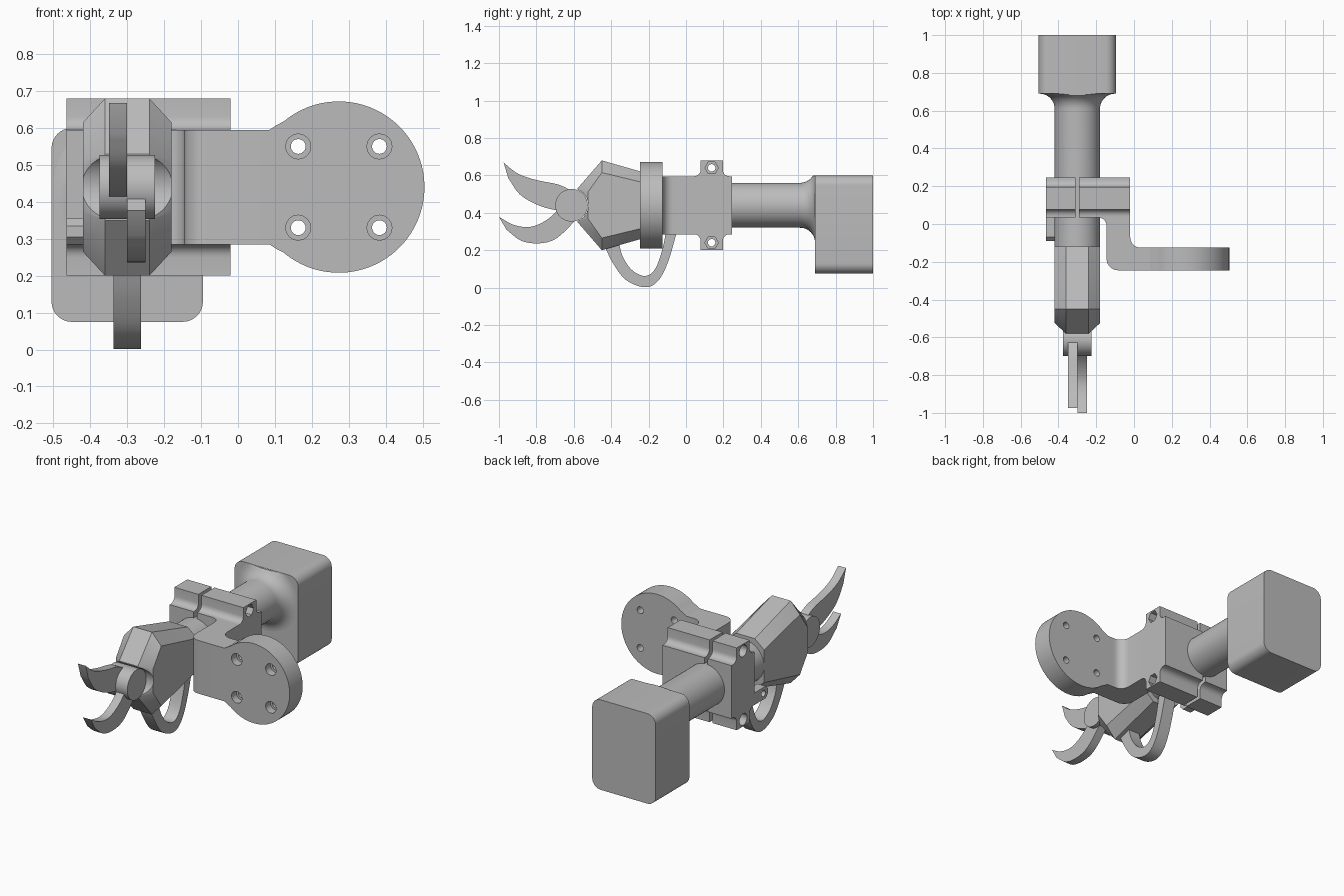
import bpy, bmesh
from math import sin, cos, pi, radians
from mathutils import Vector

if "Cube" in bpy.data.objects:
    bpy.data.objects.remove(bpy.data.objects["Cube"])

grey = bpy.data.materials.new("plain_grey")
grey.use_nodes = True
grey.diffuse_color = (0.5, 0.5, 0.5, 1)
grey.node_tree.nodes["Principled BSDF"].inputs["Base Color"].default_value = (0.5, 0.5, 0.5, 1)

CX, CZ = -0.3, 0.44  # long axis of the tool


def place(axis, u, v, w):
    return {"x": (w, u, v), "y": (u, w, v), "z": (u, v, w)}[axis]


def finish(name, bm):
    bmesh.ops.recalc_face_normals(bm, faces=bm.faces)
    mesh = bpy.data.meshes.new(name)
    bm.to_mesh(mesh)
    bm.free()
    obj = bpy.data.objects.new(name, mesh)
    bpy.context.collection.objects.link(obj)
    mesh.materials.append(grey)
    return obj


def prism(name, outline, axis, lo, hi):
    """Extrude a 2D outline along one axis."""
    bm = bmesh.new()
    ends = [[bm.verts.new(place(axis, u, v, w)) for u, v in outline] for w in (lo, hi)]
    n = len(outline)
    for ring in ends:
        bm.faces.new(ring)
    for i in range(n):
        j = (i + 1) % n
        bm.faces.new((ends[0][i], ends[0][j], ends[1][j], ends[1][i]))
    return finish(name, bm)


def arc(u, v, r, start, end, steps=8):
    angles = [radians(start + (end - start) * i / steps) for i in range(steps + 1)]
    return [(u + r * cos(a), v + r * sin(a)) for a in angles]


def circle(u, v, r, sides=24):
    return arc(u, v, r, 0, 360, sides)[:-1]


def spline(points, steps=5):
    """Smooth curve through the given points."""
    p = [Vector(q) for q in points]
    p = [2 * p[0] - p[1]] + p + [2 * p[-1] - p[-2]]
    out = []
    for a, b, c, d in zip(p, p[1:], p[2:], p[3:]):
        for i in range(steps):
            t = i / steps
            out.append(tuple(0.5 * (2 * b + (c - a) * t + (2 * a - 5 * b + 4 * c - d) * t * t
                                    + (3 * b - a - 3 * c + d) * t ** 3)))
    return out + [tuple(points[-1])]


def cut(obj, cutters):
    bpy.context.view_layer.objects.active = obj
    for cutter in cutters:
        cutter.hide_render = True
        mod = obj.modifiers.new("cut", "BOOLEAN")
        mod.operation, mod.solver, mod.object = "DIFFERENCE", "EXACT", cutter
        bpy.ops.object.modifier_apply(modifier=mod.name)
        bpy.data.objects.remove(cutter)


# Battery block with rounded long edges
r = 0.055
x0, x1, z0, z1 = -0.505, -0.095, 0.075, 0.6
prism("battery", arc(x1 - r, z1 - r, r, 0, 90) + arc(x0 + r, z1 - r, r, 90, 180)
      + arc(x0 + r, z0 + r, r, 180, 270) + arc(x1 - r, z0 + r, r, 270, 360), "y", 0.69, 1)

# Handle tube flaring into the battery
profile = [(0.12, -0.13)] + arc(0.2, 0.61, 0.08, 180, 90, 10) + [(0.2, 0.7)]
bm = bmesh.new()
sides = 48
rings = [[bm.verts.new((CX + rad * cos(2 * pi * i / sides), y,
                        min(CZ + rad * sin(2 * pi * i / sides), z1 - 0.001)))
          for i in range(sides)] for rad, y in profile]
for a, b in zip(rings, rings[1:]):
    for i in range(sides):
        j = (i + 1) % sides
        bm.faces.new((a[i], a[j], b[j], b[i]))
bm.faces.new(rings[0])
bm.faces.new(rings[-1])
finish("handle", bm)

# Clamp halves with bolt lobes above and below
upper = ([(0.245, 0.595)] + arc(0.232, 0.63, 0.035, 270, 180, 5) + [(0.197, 0.68), (0.078, 0.68)]
         + arc(0.043, 0.63, 0.035, 0, -90, 5) + [(0.035, 0.595)])
lower = [(y, 2 * CZ - z) for y, z in reversed(upper)]
for name, lo, hi in (("clamp_right", -0.465, -0.31), ("clamp_left", -0.29, -0.02)):
    half = prism(name, upper + lower, "x", lo, hi)
    cutters = []
    for z in (0.24, 0.64):
        cutters.append(prism("bolt_hole", circle(0.137, z, 0.02), "x", -0.6, 0.1))
        if lo < -0.3:
            cutters.append(prism("bolt_recess", circle(0.137, z, 0.034), "x", -0.6, lo + 0.05))
        else:
            cutters.append(prism("nut_recess", circle(0.137, z, 0.036, 6), "x", hi - 0.05, 0.1))
    cut(half, cutters)

# Side tab on the clamp
tab = prism("side_tab", [(0.04, 0.285), (0.04, 0.355), (-0.07, 0.355), (-0.09, 0.335),
                         (-0.09, 0.305), (-0.07, 0.285)], "x", -0.465, -0.41)
cut(tab, [prism("tab_hole", circle(-0.05, 0.32, 0.018), "x", -0.6, -0.3)])

# Bent arm from the clamp to the mounting plate
prism("bracket_arm", [(-0.02, 0.036), (-0.19, 0.036)] + arc(-0.19, -0.01, 0.045, 90, 0, 6)
      + arc(-0.085, -0.185, 0.06, 180, 270) + [(0.06, -0.245), (0.06, -0.125)]
      + arc(0.035, -0.07, 0.055, 270, 180), "z", 0.285, 0.595)

# Round mounting plate with four counterbored holes
plate = prism("mounting_plate", [(0.06, 0.285), (0.085, 0.285), (0.105, 0.272)]
              + arc(0.273, CZ, 0.232, -130, 130, 56)
              + [(0.105, 0.608), (0.085, 0.595), (0.06, 0.595)], "y", -0.245, -0.125)
cutters = []
for x in (0.163, 0.383):
    for z in (0.33, 0.55):
        cutters.append(prism("screw_hole", circle(x, z, 0.02), "y", -0.4, 0))
        cutters.append(prism("screw_recess", circle(x, z, 0.034, 16), "y", -0.4, -0.2))
cut(plate, cutters)

# Faceted gear head, mirrored left-right and up-down, with a round pivot pocket
bm = bmesh.new()
corners = [(0.06, -0.12, 0.145), (0.12, -0.12, 0.095), (0.06, -0.45, 0.24), (0.12, -0.45, 0.175),
           (0.06, -0.58, 0.09), (0.12, -0.525, 0.07)]
for x, y, z in corners:
    for sx in (-1, 1):
        for sz in (-1, 1):
            bm.verts.new((CX + sx * x, y, CZ + sz * z))
bmesh.ops.convex_hull(bm, input=bm.verts)
bmesh.ops.dissolve_limit(bm, angle_limit=radians(2), verts=bm.verts, edges=bm.edges)
head = finish("gear_head", bm)
cut(head, [prism("pivot_pocket", circle(-0.612, CZ, 0.09, 40), "x", -0.6, 0)])

# Blade pivot
prism("pivot", circle(-0.612, CZ, 0.087, 40), "x", -0.375, -0.225)

# Curved cutting blades
upper_blade = (spline([(-0.6, 0.51), (-0.68, 0.55), (-0.8, 0.575), (-0.9, 0.61), (-0.975, 0.668)])
               + spline([(-0.95, 0.585), (-0.89, 0.5), (-0.8, 0.445), (-0.7, 0.415), (-0.6, 0.41)]))
prism("upper_blade", upper_blade, "x", -0.35, -0.3)
lower_blade = (spline([(-0.6, 0.48), (-0.66, 0.44), (-0.74, 0.365), (-0.83, 0.325),
                       (-0.92, 0.335), (-1.0, 0.378)])
               + spline([(-0.96, 0.31), (-0.88, 0.25), (-0.78, 0.237), (-0.69, 0.265), (-0.58, 0.37)]))
prism("lower_blade", lower_blade, "x", -0.3, -0.25)

# Looped trigger guard
guard = (spline([(-0.44, 0.23), (-0.39, 0.13), (-0.32, 0.04), (-0.22, 0.002), (-0.15, 0.035),
                 (-0.095, 0.14), (-0.04, 0.33)])
         + spline([(-0.1, 0.34), (-0.125, 0.21), (-0.165, 0.1), (-0.22, 0.062), (-0.29, 0.095),
                   (-0.34, 0.17), (-0.36, 0.25)]))
prism("trigger_guard", guard, "x", -0.337, -0.263)

# Smooth round surfaces, keep hard edges
bpy.ops.object.select_all(action="DESELECT")
for obj in bpy.context.collection.objects:
    if obj.type == "MESH":
        obj.select_set(True)
        bpy.context.view_layer.objects.active = obj
bpy.ops.object.shade_smooth_by_angle(angle=radians(28))
